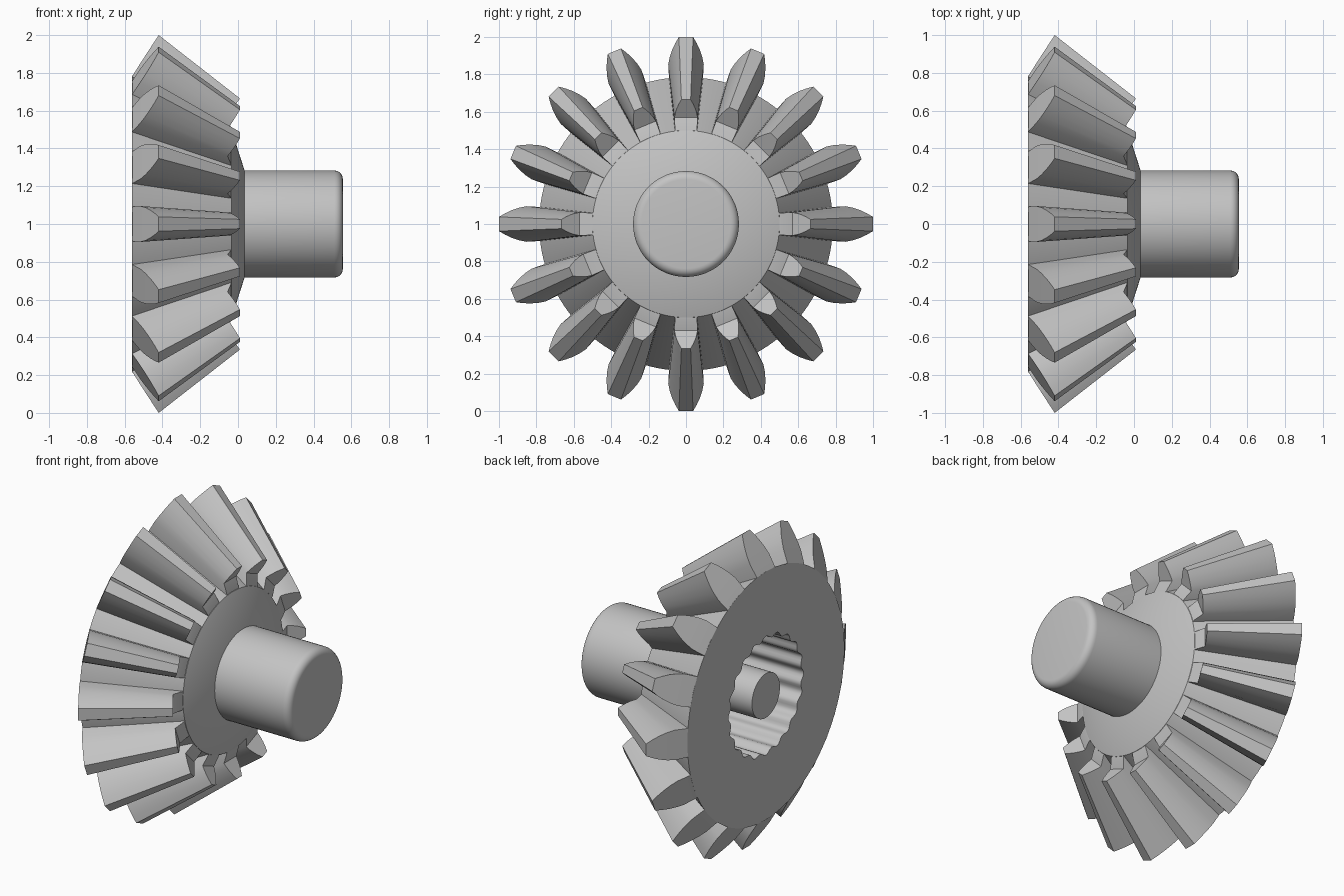
import bpy, bmesh
from math import sin, cos, pi, radians

if "Cube" in bpy.data.objects:
    bpy.data.objects.remove(bpy.data.objects["Cube"])

TEETH = 16
LOBES = 20
AXIS_Z = 1.0

steel = bpy.data.materials.new("plain_grey")
steel.use_nodes = True
grey = (0.55, 0.55, 0.55, 1)
steel.diffuse_color = grey
steel.node_tree.nodes["Principled BSDF"].inputs["Base Color"].default_value = grey


def around(x, r, angle, side=0.0):
    """Point at radius r about the shaft axis, shifted sideways."""
    return (x, r * sin(angle) + side * cos(angle),
            AXIS_Z + r * cos(angle) - side * sin(angle))


def finish(bm, name, smooth_angle):
    bmesh.ops.remove_doubles(bm, verts=bm.verts, dist=1e-5)
    bmesh.ops.recalc_face_normals(bm, faces=bm.faces)
    mesh = bpy.data.meshes.new(name)
    bm.to_mesh(mesh)
    bm.free()
    mesh.materials.append(steel)
    obj = bpy.data.objects.new(name, mesh)
    bpy.context.collection.objects.link(obj)
    bpy.ops.object.select_all(action='DESELECT')
    obj.select_set(True)
    bpy.context.view_layer.objects.active = obj
    bpy.ops.object.shade_smooth_by_angle(angle=radians(smooth_angle))
    return obj


def lathe(name, profile, segments, smooth_angle=30):
    """Revolve (x, radius, wave) points; wave scallops the radius."""
    bm = bmesh.new()
    rings = []
    for x, r, wave in profile:
        ring = []
        for i in range(segments):
            a = 2 * pi * i / segments
            ring.append(bm.verts.new(around(x, r + wave * cos(LOBES * a), a)))
        rings.append(ring)
    for a, b in zip(rings, rings[1:]):
        for i in range(segments):
            j = (i + 1) % segments
            bm.faces.new((a[i], a[j], b[j], b[i]))
    for ring in (rings[0], rings[-1]):
        bm.faces.new(ring)
    return finish(bm, name, smooth_angle)


# Cone body with a scalloped bore open at the back
lathe("gear_body", [
    (-0.08, 0.13, 0),
    (-0.08, 0.365, 0.012),
    (-0.56, 0.365, 0.012),
    (-0.56, 0.785, 0),
    (-0.035, 0.50, 0),
    (0.035, 0.283, 0),
], LOBES * 8, 35)

# Pin in the middle of the bore
lathe("bore_pin", [(-0.56, 0.14, 0), (-0.07, 0.14, 0)], 48)

# Shaft with a rounded end
bevel = 0.045
end = [(0.555 - bevel + bevel * sin(a), 0.283 - bevel + bevel * cos(a), 0)
       for a in (pi / 2 * k / 6 for k in range(7))]
lathe("shaft", [(0.0, 0.283, 0)] + end, 64)


# Tapered teeth: flank rows run from the large end to the small end
def mix(a, b, t):
    return a + (b - a) * t


RIDGE = 0.31
flank = [(RIDGE, 0.095), (0.5, 0.087), (0.68, 0.074), (0.85, 0.057), (1.0, 0.038)]
rows = [(-0.56, 0.77, -0.036, 0.49, 0.090), (-0.56, 0.782, -0.038, 0.51, 0.091)]
for t, half in flank:
    u = (t - RIDGE) / (1 - RIDGE)
    rows.append((mix(-0.56, -0.42, t), mix(0.785, 1.0, t),
                 mix(-0.055, 0.01, u), mix(0.57, 0.665, u), half))

bm = bmesh.new()
for n in range(TEETH):
    angle = 2 * pi * n / TEETH
    big, small = [], []
    outline = [(row, 1) for row in rows] + [(row, -1) for row in reversed(rows)]
    for (xo, ro, xi, ri, half), side in outline:
        big.append(bm.verts.new(around(xo, ro, angle, side * half)))
        small.append(bm.verts.new(around(xi, ri, angle, side * half * 0.65)))
    count = len(big)
    for i in range(count):
        j = (i + 1) % count
        bm.faces.new((big[i], big[j], small[j], small[i]))
    # End faces as strips across the tooth
    for ring in (big, small):
        for i in range(count // 2 - 1):
            bm.faces.new((ring[i], ring[i + 1], ring[-2 - i], ring[-1 - i]))
finish(bm, "gear_teeth", 25)
